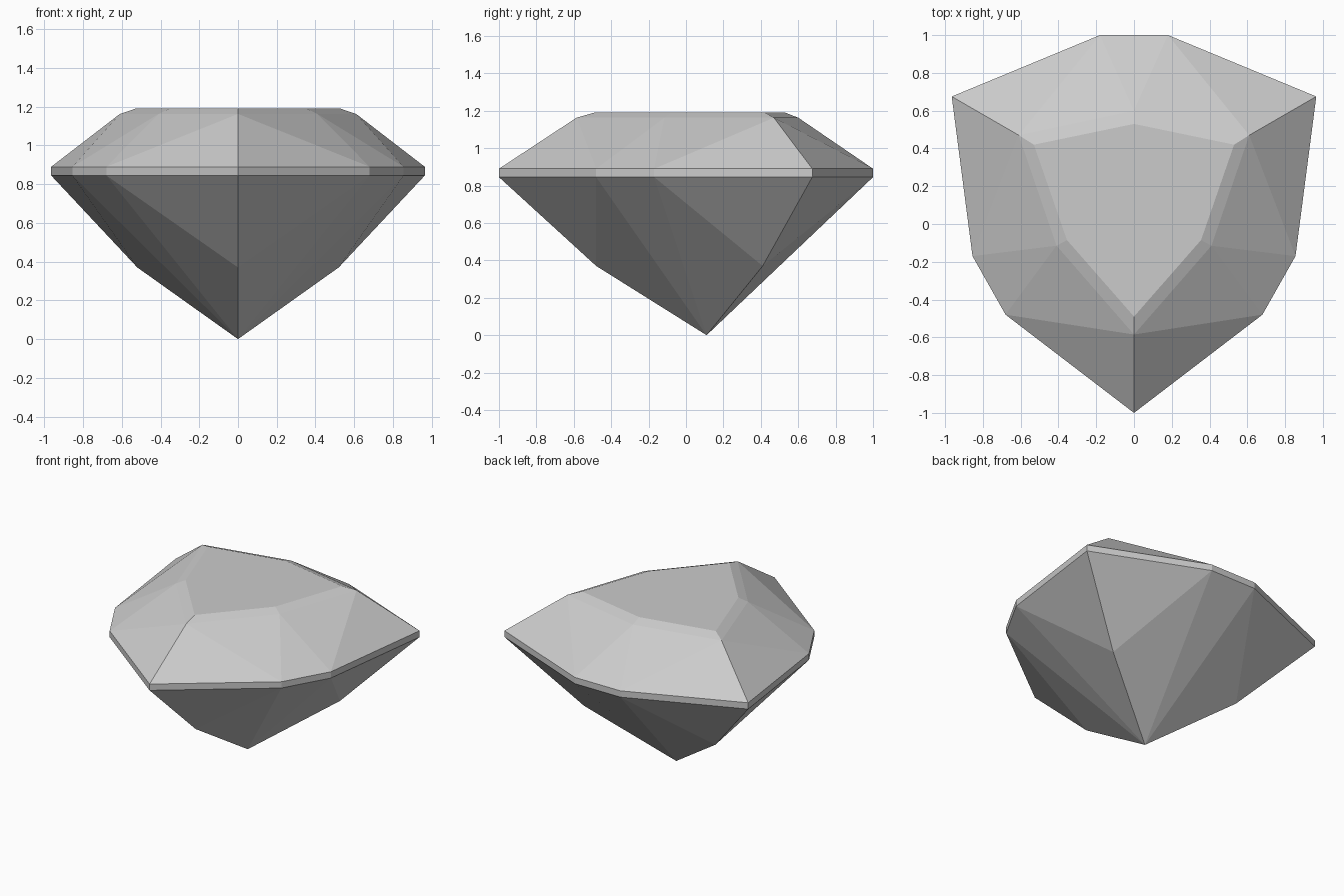
import bpy
import bmesh

cube = bpy.data.objects.get("Cube")
if cube:
    bpy.data.objects.remove(cube, do_unlink=True)

# Stone colour
stone = bpy.data.materials.new("pale_grey_stone")
stone.use_nodes = True
stone.diffuse_color = (0.6, 0.6, 0.6, 1)
stone.node_tree.nodes["Principled BSDF"].inputs["Base Color"].default_value = (0.6, 0.6, 0.6, 1)

# Right half of each outline, running from the front point to the back
GIRDLE = [(0, -1), (0.68, -0.48), (0.855, -0.17), (0.965, 0.675), (0.18, 1)]
SHOULDER = [(0, -0.585), (0.41, -0.115), (0.61, 0.47), (0, 0.6)]
TABLE = [(0, -0.49), (0.355, -0.085), (0.53, 0.42), (0, 0.53)]
GIRDLE_LOW, GIRDLE_TOP, SHOULDER_Z, TABLE_Z, MID_Z = 0.845, 0.89, 1.163, 1.19, 0.37

bm = bmesh.new()


def half_pair(points, z):
    """Right and mirrored left vertices; points on the centre line are shared."""
    right = [bm.verts.new((x, y, z)) for x, y in points]
    left = [v if v.co.x == 0 else bm.verts.new((-v.co.x, v.co.y, z)) for v in right]
    return right, left


low = half_pair(GIRDLE, GIRDLE_LOW)
top = half_pair(GIRDLE, GIRDLE_TOP)
shoulder = half_pair(SHOULDER, SHOULDER_Z)
table = half_pair(TABLE, TABLE_Z)
mid = half_pair([(0, -0.48), (0.52, 0.41)], MID_Z)
culet = bm.verts.new((0, 0.11, 0))

for side in (0, 1):
    lo, up, sh, tb = low[side], top[side], shoulder[side], table[side]
    keel, wing = mid[side]
    # Girdle band
    for i in range(len(lo) - 1):
        bm.faces.new((lo[i], lo[i + 1], up[i + 1], up[i]))
    # Narrow bevel around the table
    for i in range(len(sh) - 1):
        bm.faces.new((sh[i], sh[i + 1], tb[i + 1], tb[i]))
    # Crown facets
    front, cheek, corner, back = sh
    for facet in ((up[0], up[1], front), (up[1], cheek, front),
                  (up[1], up[2], cheek), (up[2], corner, cheek),
                  (up[2], up[3], corner), (up[3], up[4], corner),
                  (up[4], back, corner)):
        bm.faces.new(facet)
    # Pavilion facets
    for facet in ((lo[0], lo[1], keel), (lo[1], keel, culet),
                  (lo[1], lo[2], culet), (lo[2], wing, culet),
                  (lo[2], lo[3], wing), (lo[3], lo[4], wing),
                  (lo[4], wing, culet)):
        bm.faces.new(facet)

# Facets that cross the centre line
bm.faces.new((low[0][4], low[1][4], top[1][4], top[0][4]))
bm.faces.new((top[0][4], top[1][4], shoulder[0][3]))
bm.faces.new((low[0][4], low[1][4], culet))
bm.faces.new(table[0] + table[1][2:0:-1])

bmesh.ops.recalc_face_normals(bm, faces=bm.faces)
mesh = bpy.data.meshes.new("cut_gemstone")
bm.to_mesh(mesh)
bm.free()
mesh.materials.append(stone)
gem = bpy.data.objects.new("cut_gemstone", mesh)
bpy.context.collection.objects.link(gem)
